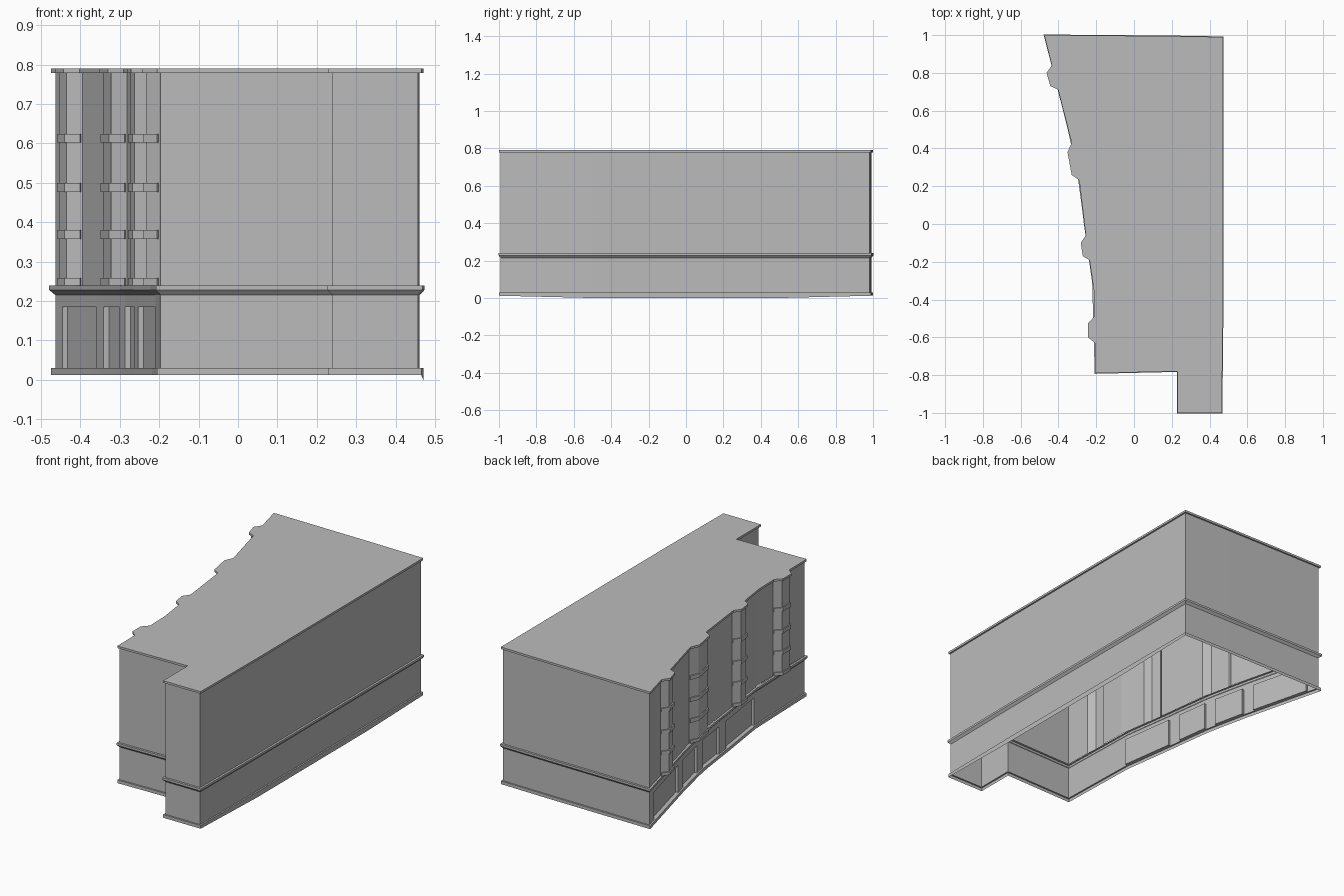
import bpy, bmesh
from mathutils import Vector

if "Cube" in bpy.data.objects:
    bpy.data.objects.remove(bpy.data.objects["Cube"])

grey = bpy.data.materials.new("plain grey")
grey.diffuse_color = (0.5, 0.5, 0.5, 1)
grey.use_nodes = True
grey.node_tree.nodes["Principled BSDF"].inputs["Base Color"].default_value = grey.diffuse_color


def offset_path(path, d, closed):
    """Mitred outward offset of a counter-clockwise path."""
    pts = [Vector(p) for p in path]
    n = len(pts)
    out = []
    for i, p in enumerate(pts):
        normals = []
        for a, b in ((i - 1, i), (i, i + 1)):
            if closed or (a >= 0 and b < n):
                t = (pts[b % n] - pts[a % n]).normalized()
                normals.append(Vector((t.y, -t.x)))
        m = sum(normals, Vector((0, 0))).normalized()
        out.append(p + m * d / max(m.dot(normals[0]), 0.4))
    return out


def sweep(name, path, profile, closed=True, cap_top=False, floor=False, ends=False, edit=None):
    """Sweep an (offset, z) profile along a path as a thin shell."""
    bm = bmesh.new()
    rows = [[bm.verts.new((p.x, p.y, z)) for p in offset_path(path, d, closed)]
            for d, z in profile]
    n = len(path)
    bands = []
    for lo, hi in zip(rows, rows[1:]):
        bands.append([bm.faces.new((lo[i], lo[(i + 1) % n], hi[(i + 1) % n], hi[i]))
                      for i in range(n if closed else n - 1)])
    if cap_top:
        bm.faces.new(rows[-1])
    if floor:
        bm.faces.new(rows[0][::-1])
    if ends:
        bm.faces.new([r[0] for r in rows])
        bm.faces.new([r[-1] for r in rows][::-1])
    bm.normal_update()
    if edit:
        edit(bm, rows, bands)
    me = bpy.data.meshes.new(name)
    bm.to_mesh(me)
    bm.free()
    me.materials.append(grey)
    ob = bpy.data.objects.new(name, me)
    bpy.context.collection.objects.link(ob)
    return ob


# Outlines: straight sides, then the curved street facade (back to front)
sides = [(-0.205, -0.79), (0.23, -0.78), (0.23, -1.0), (0.465, -1.0), (0.47, -0.5),
         (0.47, 0.5), (0.47, 0.99), (0.16, 0.995), (-0.475, 1.0)]
curve = [(-0.475, 1.0), (-0.40, 0.71), (-0.33, 0.43), (-0.29, 0.23), (-0.255, -0.06),
         (-0.235, -0.19), (-0.213, -0.35), (-0.205, -0.79)]
bays = [
    [(-0.435, 0.84), (-0.463, 0.80), (-0.443, 0.73), (-0.402, 0.712)],
    [(-0.33, 0.43), (-0.352, 0.38), (-0.33, 0.26), (-0.29, 0.232)],
    [(-0.255, -0.06), (-0.282, -0.10), (-0.271, -0.17), (-0.235, -0.192)],
    [(-0.21, -0.49), (-0.243, -0.525), (-0.243, -0.60), (-0.207, -0.63)],
]


def facade_x(y):
    for (x1, y1), (x0, y0) in zip(curve, curve[1:]):
        if y0 <= y <= y1:
            return x0 + (x1 - x0) * (y - y0) / (y1 - y0)


upper = list(sides)
for k, bay in enumerate(bays):
    upper += bay
    if k == 2:
        upper.append((-0.213, -0.35))

# Shop front openings as y ranges along the facade
shops = [(0.92, 0.58), (0.51, 0.33), (0.26, 0.08), (0.0, -0.31)]
ground = list(sides)
shop_segments = []
for y1, y0 in shops:
    shop_segments.append(len(ground))
    ground += [(facade_x(y1), y1), (facade_x(y0), y0)]

IN = -0.009


def recess_shops(bm, rows, bands):
    for i in shop_segments:
        f = bands[0][i]
        nrm = f.normal.copy()
        new = bmesh.ops.extrude_discrete_faces(bm, faces=[f])["faces"]
        bmesh.ops.translate(bm, vec=nrm * -0.014, verts=list(new[0].verts))


def lower_right_side(bm, rows, bands):
    # plinth dips to the ground along the middle of the right wall
    for v in rows[0]:
        if v.co.x > 0.4 and abs(v.co.y) < 0.6:
            v.co.z = 0


# Ground storey
sweep("plinth", ground, [(0, 0.012), (0, 0.03), (IN, 0.03)], edit=lower_right_side)
sweep("ground_wall", ground, [(IN, 0.03), (IN, 0.185), (IN, 0.215)], edit=recess_shops)
sweep("string_course", ground,
      [(IN, 0.215), (0.003, 0.228), (0.003, 0.24), (IN, 0.24)])

# Upper storeys with bays, eaves band and flat roof
sweep("upper_wall_and_roof", upper,
      [(IN, 0.24), (IN, 0.778), (0, 0.778), (0, 0.79)], cap_top=True)

# Bay soffits and floor bands
for k, bay in enumerate(bays):
    body = [tuple(p) for p in offset_path(bay, IN, False)]
    sweep(f"bay_{k + 1}_base", body, [(0, 0.24), (0.006, 0.24), (0.006, 0.258), (0, 0.258)],
          closed=False, floor=True, ends=True)
    for j, z in enumerate((0.358, 0.477, 0.602)):
        sweep(f"bay_{k + 1}_band_{j + 1}", body,
              [(0, z), (0.006, z), (0.006, z + 0.022), (0, z + 0.022)],
              closed=False, ends=True)
